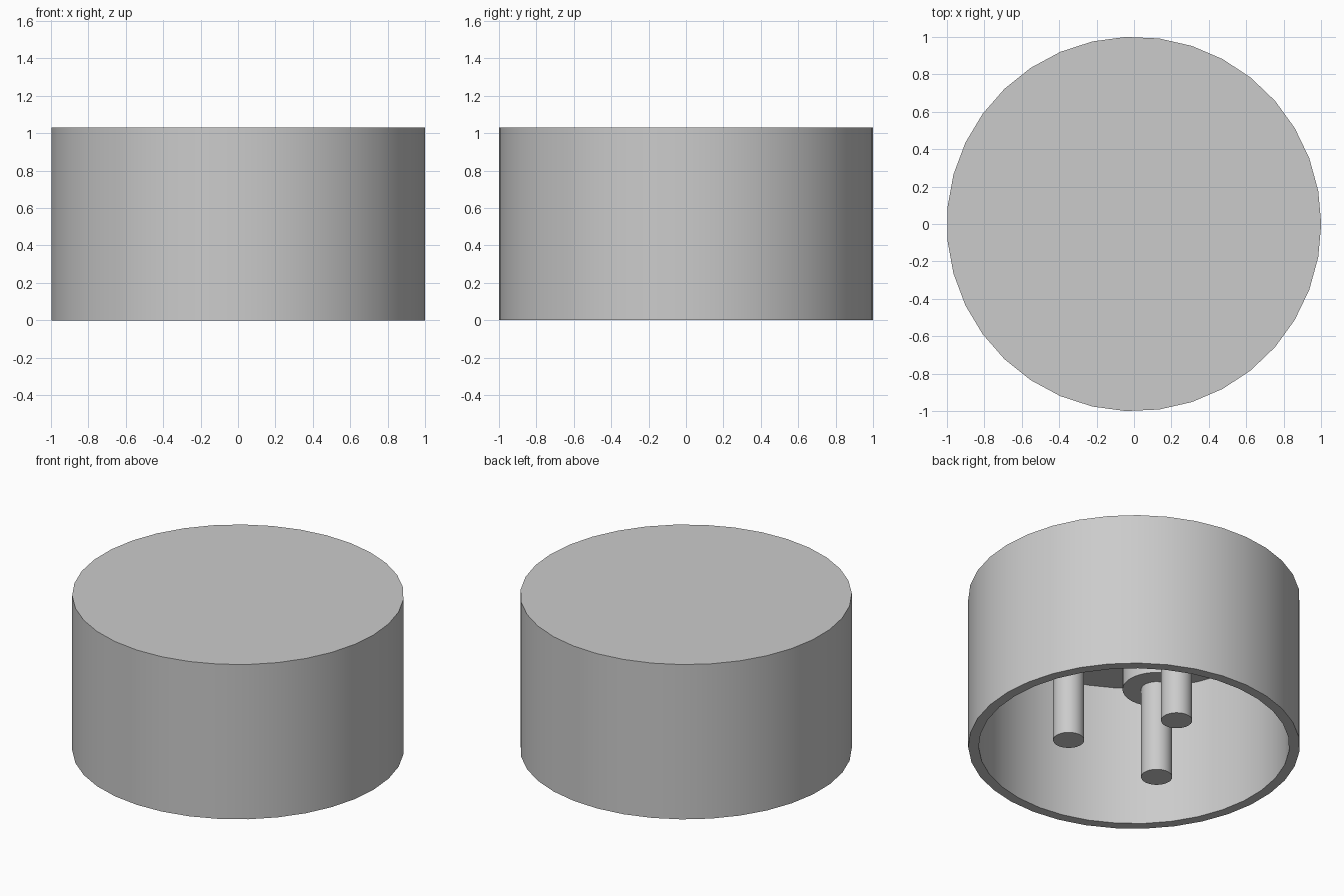
import bpy
import bmesh
from math import cos, sin, pi, radians

SIDES = 35
HEIGHT = 1.03
CEILING = 0.94       # underside of the closed top
WALL_INNER = 0.937   # inner radius of the wall
BOSS_BOTTOM = 0.61
PIN_CIRCLE = 0.40    # radius of the circle the pins stand on

old = bpy.data.objects.get("Cube")
if old:
    bpy.data.objects.remove(old, do_unlink=True)

grey = bpy.data.materials.new("light_grey")
grey.use_nodes = True
colour = (0.6, 0.6, 0.6, 1)
grey.diffuse_color = colour
grey.node_tree.nodes["Principled BSDF"].inputs["Base Color"].default_value = colour


def lathe(name, profile, location=(0, 0, 0)):
    """Turn a (radius, height) profile round z and cap both ends."""
    bm = bmesh.new()
    rings = []
    for radius, z in profile:
        angles = [2 * pi * i / SIDES for i in range(SIDES)]
        rings.append([bm.verts.new((radius * cos(a), radius * sin(a), z)) for a in angles])
    for low, high in zip(rings, rings[1:]):
        for i in range(SIDES):
            j = (i + 1) % SIDES
            bm.faces.new((low[i], low[j], high[j], high[i]))
    bm.faces.new(rings[0])
    bm.faces.new(rings[-1])
    bmesh.ops.recalc_face_normals(bm, faces=bm.faces)
    mesh = bpy.data.meshes.new(name)
    bm.to_mesh(mesh)
    bm.free()
    mesh.materials.append(grey)
    obj = bpy.data.objects.new(name, mesh)
    obj.location = location
    bpy.context.collection.objects.link(obj)
    # Smooth round the sides, sharp at the rims
    bpy.ops.object.select_all(action="DESELECT")
    obj.select_set(True)
    bpy.context.view_layer.objects.active = obj
    bpy.ops.object.shade_smooth_by_angle(angle=radians(30))
    return obj


# Hollow cap, open underneath
lathe("cap_shell", [(1, HEIGHT), (1, 0), (WALL_INNER, 0), (WALL_INNER, CEILING)])

# Three bosses under the top, each holding a pin that reaches the rim level
for number in range(3):
    angle = radians(90 + 120 * number)
    place = (PIN_CIRCLE * cos(angle), PIN_CIRCLE * sin(angle), 0)
    lathe(f"boss_{number + 1}", [(0.206, BOSS_BOTTOM), (0.206, CEILING + 0.01)], place)
    lathe(f"pin_{number + 1}", [(0.094, 0), (0.094, BOSS_BOTTOM + 0.01)], place)
